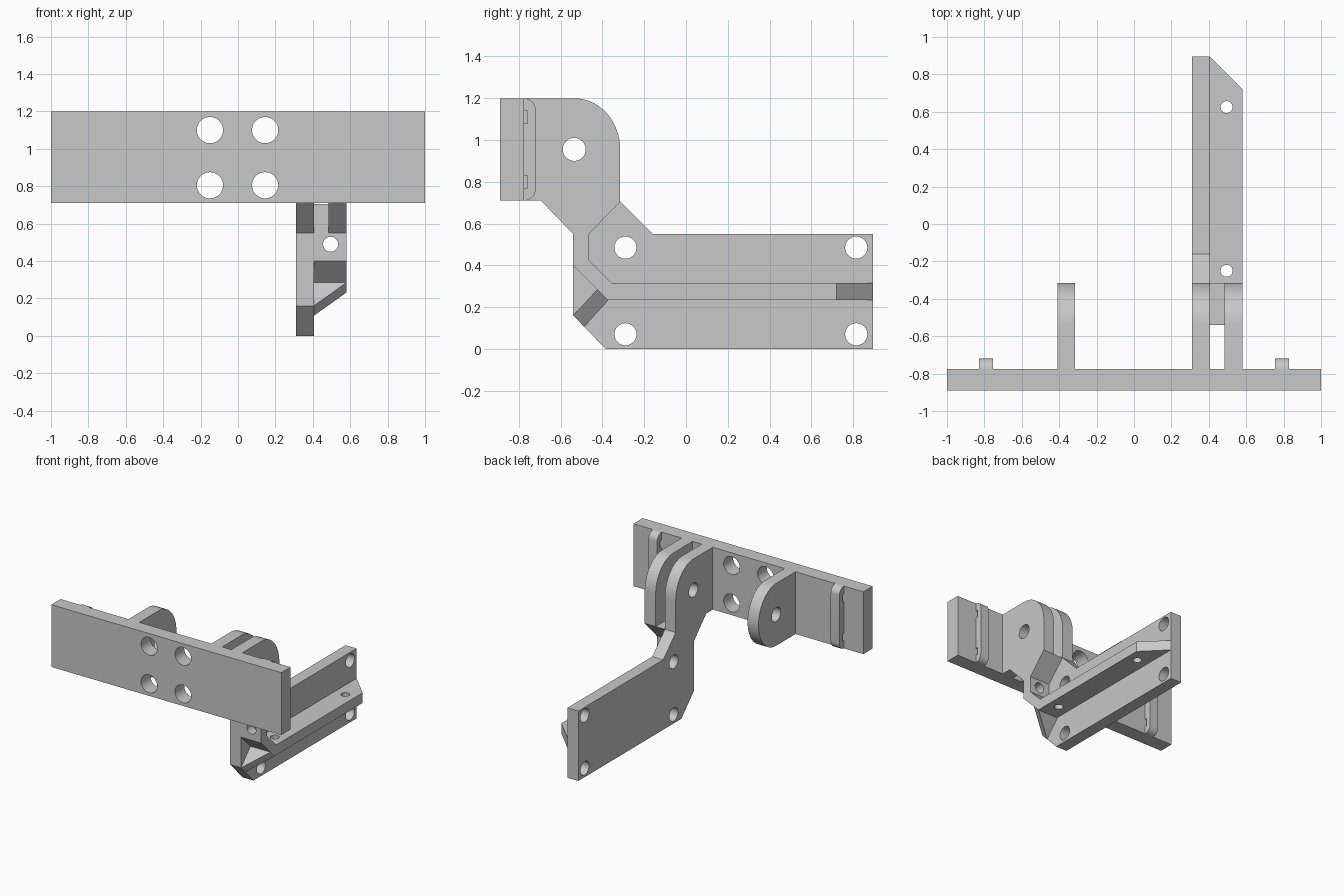
import bpy, bmesh, math
from mathutils import Matrix

cube = bpy.data.objects.get("Cube")
if cube:
    bpy.data.objects.remove(cube, do_unlink=True)

grey = bpy.data.materials.new("plain grey")
grey.use_nodes = True
COLOUR = (0.58, 0.58, 0.58, 1)
grey.diffuse_color = COLOUR
grey.node_tree.nodes["Principled BSDF"].inputs["Base Color"].default_value = COLOUR


def finish(name, bm):
    bmesh.ops.recalc_face_normals(bm, faces=bm.faces)
    mesh = bpy.data.meshes.new(name)
    bm.to_mesh(mesh)
    bm.free()
    mesh.materials.append(grey)
    ob = bpy.data.objects.new(name, mesh)
    bpy.context.collection.objects.link(ob)
    return ob


def slab(name, profile, x0, x1):
    """Extrude a (y, z) profile from x0 to x1."""
    bm = bmesh.new()
    face = bm.faces.new([bm.verts.new((x0, y, z)) for y, z in profile])
    ext = bmesh.ops.extrude_face_region(bm, geom=[face])["geom"]
    for v in ext:
        if isinstance(v, bmesh.types.BMVert):
            v.co.x = x1
    return finish(name, bm)


def rect(y0, y1, z0, z1):
    return [(y0, z0), (y1, z0), (y1, z1), (y0, z1)]


def rod(axis, centre, radius, length):
    """Round cutter along the given axis."""
    turn = {"X": Matrix.Rotation(math.pi / 2, 4, "Y"),
            "Y": Matrix.Rotation(math.pi / 2, 4, "X"),
            "Z": Matrix.Identity(4)}[axis]
    bm = bmesh.new()
    bmesh.ops.create_cone(bm, cap_ends=True, segments=48, radius1=radius, radius2=radius,
                          depth=length, matrix=Matrix.Translation(centre) @ turn)
    return finish("hole_cutter", bm)


def cut(ob, cutters):
    """Subtract the cutters, then remove them."""
    for c in cutters:
        c.hide_render = True
        mod = ob.modifiers.new("cut", "BOOLEAN")
        mod.operation, mod.solver, mod.object = "DIFFERENCE", "EXACT", c
    bpy.context.view_layer.update()
    deps = bpy.context.evaluated_depsgraph_get()
    mesh = bpy.data.meshes.new_from_object(ob.evaluated_get(deps))
    ob.modifiers.clear()
    ob.data = mesh
    for c in cutters:
        bpy.data.objects.remove(c, do_unlink=True)


def arc(cy, cz, ry, rz, start, end, n=16):
    return [(cy + ry * math.cos(math.radians(start + (end - start) * i / n)),
             cz + rz * math.sin(math.radians(start + (end - start) * i / n)))
            for i in range(n + 1)]


FRONT, BACK, LOW, TOP = -0.89, -0.775, 0.71, 1.2
PIN = (-0.535, 0.955)
END = 0.895
ear_round = (*PIN, 0.22, 0.245)
parts = []

# Mounting plate with four bolt holes
plate = slab("mounting_plate", rect(FRONT, BACK, LOW, TOP), -1, 1)
cut(plate, [rod("Y", (x, -0.83, z), 0.07, 0.4) for x in (-0.15, 0.145) for z in (0.805, 1.1)])
parts.append(plate)

# Narrow rounded ribs near the plate ends, notched at the root
rib_profile = ([(BACK, LOW)] + arc(-0.775, LOW + 0.055, 0.055, 0.055, -90, 0, 8)[1:]
               + arc(-0.775, TOP - 0.055, 0.055, 0.055, 0, 90, 8))
for name, x0 in (("left_end_rib", 0.755), ("right_end_rib", -0.83)):
    rib = slab(name, rib_profile, x0, x0 + 0.075)
    cut(rib, [slab("notch_cutter", rect(-0.8, -0.758, z, z + 0.06), x0 - 0.05, x0 + 0.125)
              for z in (0.77, 1.08)])
    parts.append(rib)

# Single pivot ear
ear = slab("pivot_ear", [(BACK, LOW)] + arc(*ear_round, -90, 90, 32) + [(BACK, TOP)],
           -0.41, -0.315)
cut(ear, [rod("X", (-0.36, *PIN), 0.055, 0.4)])
parts.append(ear)

# Arm plate: ear on top, flat drilled panel below
ear_top = arc(*ear_round, 0, 90) + [(BACK, TOP), (BACK, LOW), (-0.695, LOW), (-0.54, 0.55)]
arm = slab("arm_plate", ear_top + [(-0.54, 0.16), (-0.385, 0), (END, 0), (END, 0.55),
                                   (-0.16, 0.55), (-0.315, 0.705)], 0.31, 0.405)
cut(arm, [rod("X", (0.36, *PIN), 0.055, 0.3)]
    + [rod("X", (0.36, y, z), 0.053, 0.3) for y in (-0.29, 0.815) for z in (0.07, 0.485)])
parts.append(arm)

# Flange: outer ear running down into a cranked ledge with a mitred end
flange = slab("ledge_flange", ear_top + [(-0.54, 0.4), (-0.375, 0.235), (END, 0.235),
                                         (END, 0.315), (-0.355, 0.315), (-0.465, 0.425),
                                         (-0.465, 0.55), (-0.315, 0.705)], 0.405, 0.58)
for v in flange.data.vertices:
    if v.co.x > 0.5 and v.co.y > 0.8:
        v.co.y = 0.72
slot = [(-0.8, 0.55), (-0.54, 0.55), (-0.54, 0.705), (-0.2, 0.705), (-0.2, 1.3), (-0.8, 1.3)]
cut(flange, [slab("slot_cutter", slot, 0.39, 0.485),
             rod("X", (0.5, *PIN), 0.055, 0.3),
             rod("Y", (0.495, -0.5, 0.49), 0.04, 0.3),
             rod("Z", (0.495, 0.625, 0.275), 0.032, 0.2),
             rod("Z", (0.495, -0.25, 0.275), 0.032, 0.2)])
parts.append(flange)

# Triangular gusset under the sloping part of the ledge
bm = bmesh.new()
tri = bm.faces.new([bm.verts.new(p) for p in
                    ((0.405, -0.425, 0.285), (0.58, -0.425, 0.285), (0.405, -0.54, 0.16))])
ext = bmesh.ops.extrude_face_region(bm, geom=[tri])["geom"]
bmesh.ops.translate(bm, vec=(0, 0.053, -0.053),
                    verts=[g for g in ext if isinstance(g, bmesh.types.BMVert)])
parts.append(finish("gusset", bm))

# Smooth the round surfaces, keep hard edges
bpy.ops.object.select_all(action="DESELECT")
for ob in parts:
    ob.select_set(True)
bpy.context.view_layer.objects.active = plate
bpy.ops.object.shade_smooth_by_angle(angle=math.radians(30))
